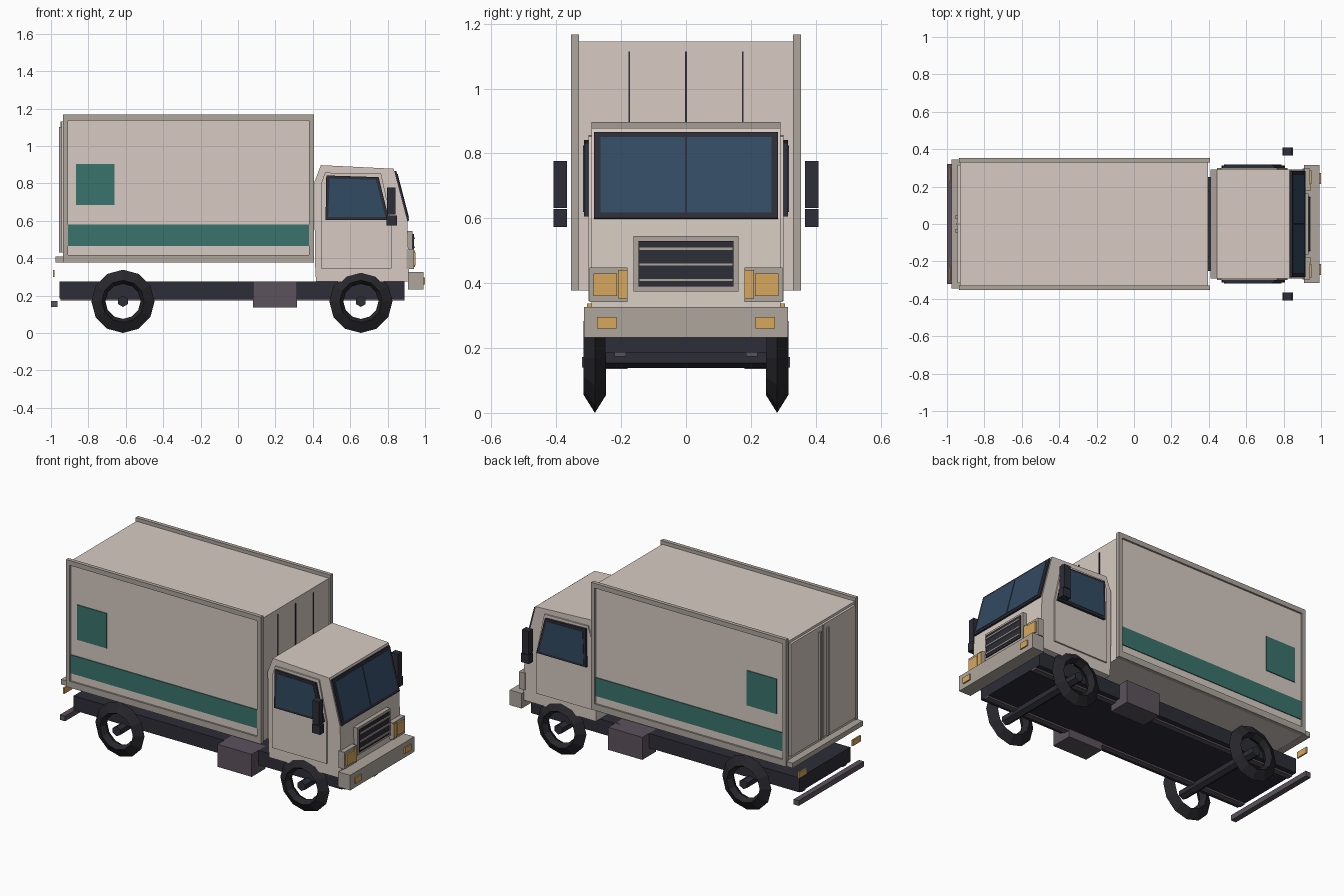
import bpy, bmesh, math

if "Cube" in bpy.data.objects:
    bpy.data.objects.remove(bpy.data.objects["Cube"])


def material(name, r, g, b):
    m = bpy.data.materials.new(name)
    m.diffuse_color = (r, g, b, 1)
    m.use_nodes = True
    m.node_tree.nodes["Principled BSDF"].inputs["Base Color"].default_value = m.diffuse_color
    return m


CREAM = material("cream paint", .68, .60, .54)
GREY = material("warm grey trim", .42, .38, .34)
GREEN = material("green stripe", .042, .17, .145)
DARK = material("dark chassis", .026, .026, .038)
TYRE = material("tyre black", .02, .02, .025)
PURPLE = material("purple grey metal", .107, .084, .107)
AMBER = material("amber lamp", .68, .39, .11)
GLASS = material("blue glass", .032, .069, .122)


def finish(name, bm, mat):
    bmesh.ops.recalc_face_normals(bm, faces=bm.faces)
    me = bpy.data.meshes.new(name)
    bm.to_mesh(me)
    bm.free()
    me.materials.append(mat)
    ob = bpy.data.objects.new(name, me)
    bpy.context.collection.objects.link(ob)
    return ob


def prism(name, pts, y0, y1, mat, mirror=False):
    """Extrude an x-z profile from y0 to y1, optionally on both sides."""
    bm = bmesh.new()
    for s in ((1, -1) if mirror else (1,)):
        a = [bm.verts.new((x, s * y0, z)) for x, z in pts]
        b = [bm.verts.new((x, s * y1, z)) for x, z in pts]
        bm.faces.new(a)
        bm.faces.new(b[::-1])
        for i in range(len(pts)):
            j = (i + 1) % len(pts)
            bm.faces.new((a[i], a[j], b[j], b[i]))
    return finish(name, bm, mat)


def box(name, x0, x1, y0, y1, z0, z1, mat, mirror=False):
    return prism(name, [(x0, z0), (x1, z0), (x1, z1), (x0, z1)], y0, y1, mat, mirror)


def revolve(name, profile, n, x, y, z, mat, closed=True):
    """Spin a (radius, y) profile round the y axis."""
    bm = bmesh.new()
    rings = []
    for k in range(n):
        t = 2 * math.pi * k / n
        rings.append([bm.verts.new((x + r * math.sin(t), y + h, z - r * math.cos(t))) for r, h in profile])
    m = len(profile)
    for k in range(n):
        p, q = rings[k], rings[(k + 1) % n]
        for i in range(m if closed else m - 1):
            j = (i + 1) % m
            bm.faces.new((p[i], p[j], q[j], q[i]))
    if not closed:
        bm.faces.new([r[0] for r in rings])
        bm.faces.new([r[-1] for r in rings])
    return finish(name, bm, mat)


# Chassis, under-rails, tanks
box("chassis", -.955, .89, -.25, .25, .185, .275, DARK)
box("under_rails", -.95, .89, .185, .22, .174, .185, PURPLE, True)
box("side_tanks", .08, .315, .18, .315, .135, .275, PURPLE, True)

# Wheels and axles
for label, wx in (("rear", -.615), ("front", .657)):
    for side, wy in (("right", -.281), ("left", .281)):
        revolve(f"{label}_{side}_tyre", [(.169, 0), (.113, .035), (.094, 0), (.113, -.035)],
                12, wx, wy, .169, TYRE)
    revolve(f"{label}_axle", [(.03, -.315), (.03, .315)], 6, wx, 0, .169, DARK, False)

# Cargo box with frame
box("cargo_box", -.93, .395, -.343, .343, .378, 1.145, CREAM)
box("top_rails", -.935, .405, .33, .354, 1.137, 1.167, GREY, True)
box("bottom_rails", -.935, .405, .33, .354, .377, .417, GREY, True)
box("rear_posts", -.935, -.91, .33, .354, .417, 1.137, GREY, True)
box("front_posts", .38, .405, .33, .354, .417, 1.137, GREY, True)
box("side_stripes", -.91, .38, .34, .348, .465, .58, GREEN, True)
box("side_squares", -.865, -.66, .34, .348, .685, .902, GREEN, True)
for i, ry in enumerate((-.175, 0, .175)):
    box(f"front_wall_rib_{i}", .394, .399, ry - .003, ry + .003, .43, 1.115, DARK)

# Rear doors, locking rods and sill
box("rear_doors", -.944, -.929, .006, .315, .43, 1.13, CREAM, True)
box("door_rods", -.956, -.944, .03, .045, .43, 1.10, GREY, True)
box("door_seal", -.948, -.929, -.006, .006, .43, 1.13, GREY)
box("rear_sill", -.975, -.93, -.345, .345, .377, .408, GREY)
box("tail_lamps", -.99, -.981, .225, .305, .30, .337, AMBER, True)
box("rear_guard_bar", -1.0, -.965, -.32, .32, .14, .172, PURPLE)

# Cab body and doors
A, B = (.832, .878), (.905, .598)
prism("cab", [(.417, .275), (.915, .275), (.915, .33), B, A, (.443, .897), (.408, .805), (.412, .37)],
      -.291, .291, CREAM)
prism("cab_doors", [(.445, .345), (.82, .345), (.82, .6), (.765, .852), (.465, .857), (.445, .8)],
      .29, .300, CREAM, True)
prism("side_window_frames", [(.468, .605), (.808, .605), (.752, .833), (.472, .842)], .30, .314, DARK, True)
prism("side_windows", [(.482, .62), (.788, .62), (.737, .82), (.49, .825)], .312, .317, GLASS, True)


# Windscreen plates that follow the sloped front
def screen(name, t0, t1, d0, d1, y0, y1, mat, mirror=False):
    def p(t, d):
        return (A[0] + (B[0] - A[0]) * t + .967 * d, A[1] + (B[1] - A[1]) * t + .252 * d)
    prism(name, [p(t0, d0), p(t1, d0), p(t1, d1), p(t0, d1)], y0, y1, mat, mirror)


screen("windscreen_frame", .05, 1.0, -.005, .011, -.283, .283, DARK)
screen("windscreen_panes", .11, .94, .010, .014, .003, .264, GLASS, True)

# Grille
box("grille_surround", .90, .934, -.162, .162, .375, .545, GREY)
box("grille_panel", .93, .940, -.147, .147, .39, .53, DARK)
for i, gz in enumerate((.41, .458, .506)):
    box(f"grille_slat_{i}", .94, .947, -.145, .145, gz - .005, gz + .005, GREY)

# Headlamps
box("headlamp_housings", .90, .94, .18, .298, .342, .448, GREY, True)
box("headlamps", .935, .949, .213, .285, .36, .43, AMBER, True)
box("indicators", .935, .946, .18, .21, .353, .44, AMBER, True)

# Bumper with lamps
box("front_bumper", .91, .992, -.315, .315, .232, .326, GREY)
box("bumper_lamps", .99, 1.0, .215, .274, .26, .296, AMBER, True)

# Mirrors
box("mirrors", .797, .843, .367, .408, .632, .777, DARK, True)
box("lower_mirrors", .795, .85, .367, .408, .574, .628, DARK, True)
